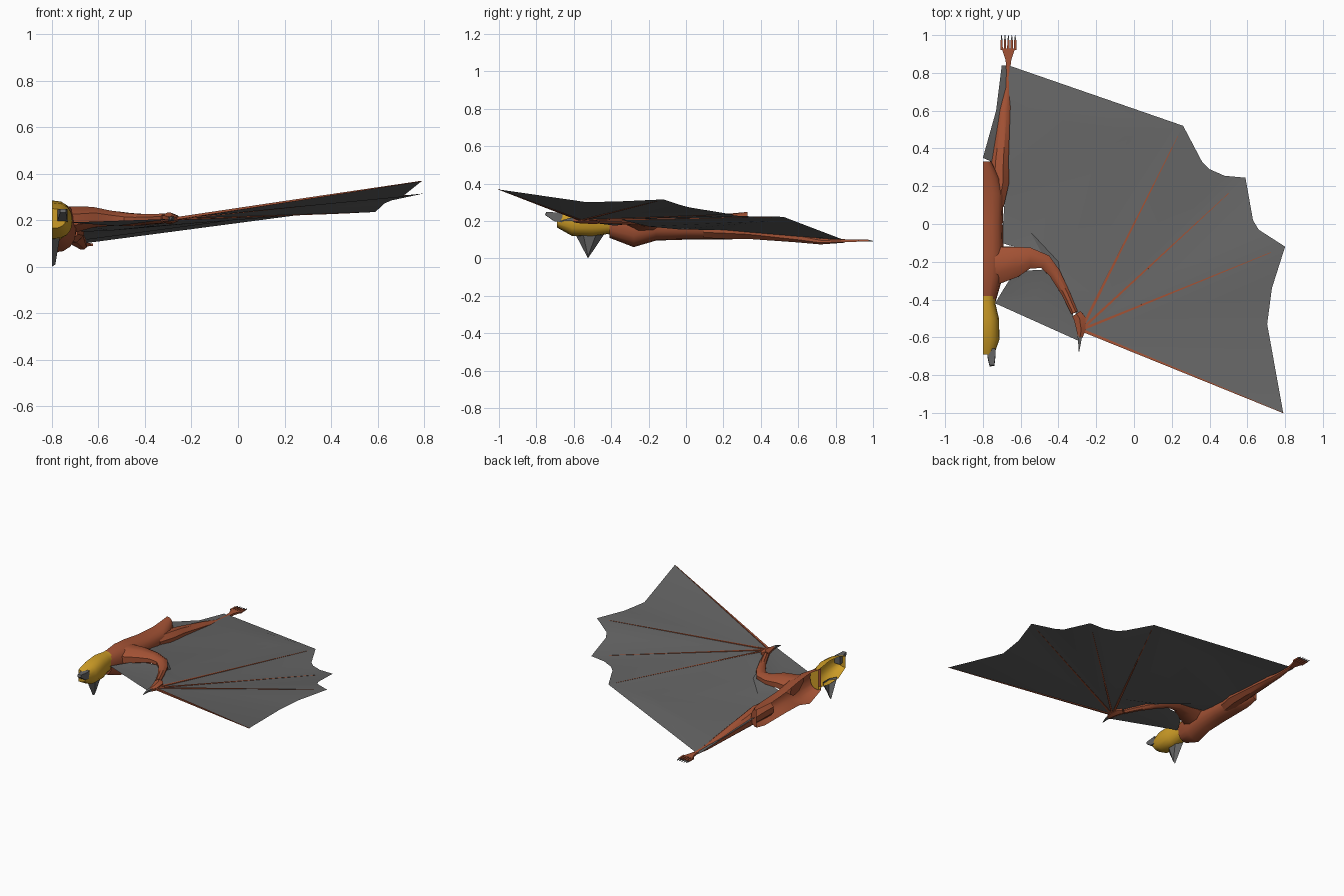
import bpy, math
from mathutils import Vector

CUT = -0.8  # the model is a half body, open along this plane


def material(name, rgb):
    m = bpy.data.materials.new(name)
    m.diffuse_color = (*rgb, 1)
    return m


FUR = material("rust_fur", (0.37, 0.085, 0.035))
SKIN = material("dark_grey_skin", (0.13, 0.13, 0.13))
GOLD = material("golden_fur", (0.62, 0.34, 0.02))


def build(name, verts, faces, mat, angle=40):
    me = bpy.data.meshes.new(name)
    me.from_pydata([tuple(v) for v in verts], [], faces)
    me.materials.append(mat)
    ob = bpy.data.objects.new(name, me)
    bpy.context.collection.objects.link(ob)
    bpy.ops.object.select_all(action='DESELECT')
    ob.select_set(True)
    bpy.context.view_layer.objects.active = ob
    bpy.ops.object.mode_set(mode='EDIT')
    bpy.ops.mesh.select_all(action='SELECT')
    bpy.ops.mesh.normals_make_consistent(inside=False)
    bpy.ops.object.mode_set(mode='OBJECT')
    bpy.ops.object.shade_smooth_by_angle(angle=math.radians(angle))
    return ob


def half_loft(name, sections, mat, n=8):
    """Half rounded sections (y, half width, bottom, top) joined along y."""
    verts, faces = [], []
    for y, w, lo, hi in sections:
        for i in range(n + 1):
            t = math.pi * (i / n - 0.5)
            c, s = max(math.cos(t), 0) ** 0.8, math.sin(t)
            s = math.copysign(abs(s) ** 0.8, s)
            verts.append((CUT + w * c, y, (lo + hi) / 2 + (hi - lo) / 2 * s))
    k = n + 1
    for r in range(len(sections) - 1):
        for i in range(n):
            a = r * k + i
            faces.append((a, a + 1, a + k + 1, a + k))
    faces += [tuple(range(k)), tuple(range(len(verts) - k, len(verts)))]
    return build(name, verts, faces, mat)


def limb(name, path, mat, n=8, angle=40):
    """Tube through (x, y, z, half width, half height) points."""
    verts, faces = [], []
    pts = [Vector(p[:3]) for p in path]
    for j, p in enumerate(path):
        d = pts[min(j + 1, len(pts) - 1)] - pts[max(j - 1, 0)]
        side = Vector((d.y, -d.x, 0)).normalized()
        up = side.cross(d).normalized()
        for i in range(n):
            t = math.tau * (i + 0.5) / n
            verts.append(pts[j] + side * p[3] * math.cos(t) + up * p[4] * math.sin(t))
    for r in range(len(path) - 1):
        for i in range(n):
            a, b = r * n + i, r * n + (i + 1) % n
            faces.append((a, b, b + n, a + n))
    faces += [tuple(range(n)), tuple(range(len(verts) - n, len(verts)))]
    return build(name, verts, faces, mat, angle)


# torso and head
half_loft("torso", [(-0.41, 0.068, 0.11, 0.265), (-0.28, 0.105, 0.06, 0.28),
                    (-0.16, 0.11, 0.095, 0.27), (0.0, 0.105, 0.10, 0.245),
                    (0.16, 0.11, 0.10, 0.235), (0.24, 0.09, 0.10, 0.24),
                    (0.33, 0.045, 0.12, 0.248)], FUR)
half_loft("head", [(-0.69, 0.06, 0.165, 0.25), (-0.61, 0.088, 0.12, 0.275),
                   (-0.50, 0.085, 0.115, 0.285), (-0.42, 0.066, 0.13, 0.272),
                   (-0.38, 0.068, 0.12, 0.27)], GOLD)

# muzzle: half pyramid hanging below the head
build("muzzle", [(CUT, -0.595, 0.135), (-0.765, -0.55, 0.13), (-0.765, -0.48, 0.13),
                 (CUT, -0.433, 0.135), (CUT, -0.524, 0.0), (-0.785, -0.524, 0.01)],
      [(0, 1, 5, 4), (1, 2, 5), (2, 3, 4, 5)], SKIN)
# ear: flat tapered block pointing forward
limb("ear", [(-0.755, -0.66, 0.22, 0.032, 0.04), (-0.755, -0.70, 0.222, 0.03, 0.034),
             (-0.752, -0.75, 0.24, 0.018, 0.012)], SKIN, 4, 20)

# arm and hand
limb("arm", [(-0.74, -0.22, 0.20, 0.11, 0.065), (-0.63, -0.2, 0.213, 0.088, 0.048),
             (-0.55, -0.18, 0.208, 0.06, 0.036), (-0.47, -0.20, 0.203, 0.042, 0.03),
             (-0.42, -0.26, 0.202, 0.033, 0.027), (-0.36, -0.37, 0.205, 0.024, 0.023),
             (-0.315, -0.47, 0.208, 0.02, 0.022)], FUR)
limb("hand", [(-0.305, -0.475, 0.208, 0.03, 0.024), (-0.288, -0.50, 0.208, 0.036, 0.024),
              (-0.28, -0.56, 0.206, 0.028, 0.02), (-0.286, -0.60, 0.205, 0.016, 0.013)], FUR, 6)
limb("thumb_claw", [(-0.286, -0.58, 0.205, 0.02, 0.015), (-0.288, -0.625, 0.208, 0.011, 0.01),
                    (-0.291, -0.675, 0.198, 0.002, 0.002)], SKIN, 4)

# leg and foot
limb("leg", [(-0.735, 0.10, 0.16, 0.05, 0.055), (-0.717, 0.22, 0.155, 0.06, 0.055),
             (-0.712, 0.34, 0.145, 0.052, 0.045), (-0.685, 0.60, 0.11, 0.032, 0.027),
             (-0.67, 0.72, 0.09, 0.022, 0.017), (-0.665, 0.85, 0.093, 0.012, 0.01)], FUR)
limb("foot", [(-0.665, 0.83, 0.093, 0.015, 0.01), (-0.665, 0.87, 0.094, 0.022, 0.01),
              (-0.665, 0.93, 0.095, 0.05, 0.008)], FUR, 4)
for i in range(5):
    x = -0.701 + 0.018 * i
    limb(f"toe_{i + 1}", [(x, 0.92, 0.095, 0.009, 0.008), (x, 0.975, 0.095, 0.008, 0.007)], FUR, 4)
    limb(f"toe_claw_{i + 1}", [(x, 0.97, 0.095, 0.007, 0.007), (x, 1.0, 0.092, 0.002, 0.002)], SKIN, 4)

# wing membrane: fans from the wrist, then the inner panels
P = {
    'hand': (-0.28, -0.56, 0.205), 'tip1': (0.79, -1.0, 0.368),
    's1': (0.705, -0.53, 0.30), 's2': (0.73, -0.34, 0.305), 'tip2': (0.80, -0.12, 0.315),
    's3': (0.66, -0.03, 0.285), 's4': (0.63, 0.02, 0.272), 'tip3': (0.59, 0.245, 0.235),
    's5': (0.48, 0.255, 0.23), 's6': (0.40, 0.29, 0.226), 's7': (0.36, 0.33, 0.225),
    'tip4': (0.26, 0.52, 0.222), 'ankle': (-0.665, 0.84, 0.10),
    'ridge': (-0.20, 0.60, 0.187), 'mid': (-0.02, 0.46, 0.20), 'shin': (-0.66, 0.62, 0.115),
    'flap': (-0.196, -0.375, 0.212), 'g1': (-0.40, -0.20, 0.17),
    'g2': (-0.55, -0.04, 0.155), 'hip': (-0.68, 0.20, 0.15),
    'wrist': (-0.31, -0.47, 0.208), 'fore': (-0.39, -0.29, 0.205),
    'elbow': (-0.48, -0.17, 0.20), 'side': (-0.70, -0.10, 0.185),
}
names = list(P)
fans = ['tip1', 's1', 's2', 'tip2', 's3', 's4', 'tip3', 's5', 's6', 's7', 'tip4']
wing = [('hand', a, b) for a, b in zip(fans, fans[1:])]
wing += [('hand', 'tip4', 'flap'), ('flap', 'tip4', 'mid'), ('mid', 'tip4', 'ridge'),
         ('ridge', 'tip4', 'ankle'), ('ridge', 'ankle', 'shin'), ('mid', 'ridge', 'shin'),
         ('mid', 'shin', 'hip'), ('mid', 'hip', 'g2'), ('mid', 'g2', 'g1'), ('mid', 'g1', 'flap'),
         ('hand', 'flap', 'wrist'), ('flap', 'g1', 'fore', 'wrist'),
         ('g1', 'g2', 'elbow', 'fore'), ('g2', 'side', 'elbow'), ('g2', 'hip', 'side')]
build("wing_membrane", P.values(), [tuple(names.index(v) for v in f) for f in wing], SKIN, 25)

# small membrane between neck and thumb
build("front_membrane", [(-0.735, -0.42, 0.19), (-0.29, -0.62, 0.205), (-0.33, -0.45, 0.205),
                         (-0.45, -0.24, 0.20), (-0.63, -0.25, 0.19), (-0.70, -0.36, 0.19),
                         (-0.52, -0.38, 0.175)],
      [(6, i, (i + 1) % 6) for i in range(6)], SKIN)

# tail membrane along the inside of the leg
build("tail_membrane", [(CUT, 0.35, 0.20), (-0.73, 0.60, 0.135), (-0.70, 0.84, 0.10),
                        (-0.665, 0.84, 0.095), (-0.69, 0.60, 0.115), (-0.73, 0.32, 0.16)],
      [(0, 1, 4, 5), (1, 2, 3, 4)], SKIN)

# finger bones lying along the membrane
root = Vector(P['hand'])
for i, (tip, reach, r) in enumerate([('tip1', 1.0, 0.008), ('tip2', 0.93, 0.007),
                                     ('tip3', 0.9, 0.007), ('tip4', 0.95, 0.008)]):
    end = root.lerp(Vector(P[tip]), reach)
    limb(f"finger_{i + 1}", [(*root, r * 1.4, r), (*root.lerp(end, 0.5), r * 0.8, r * 0.7),
                             (*end, 0.002, 0.002)], FUR, 4)
